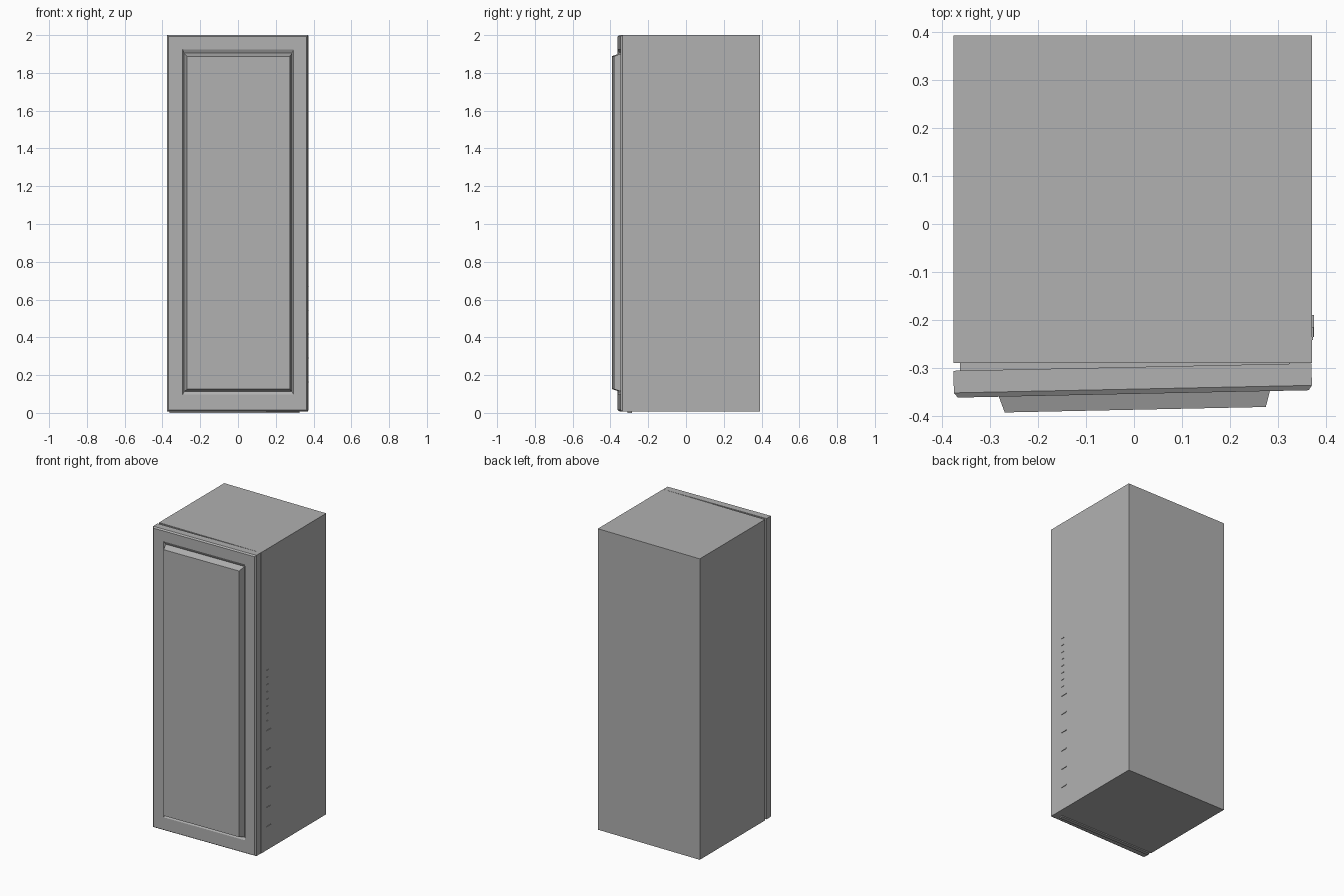
import bpy, bmesh

if "Cube" in bpy.data.objects:
    bpy.data.objects.remove(bpy.data.objects["Cube"])

grey = bpy.data.materials.new("dark_grey")
grey.diffuse_color = (0.44, 0.44, 0.44, 1)
grey.use_nodes = True
grey.node_tree.nodes["Principled BSDF"].inputs["Base Color"].default_value = grey.diffuse_color


def box(name, x0, x1, y0, y1, z0, z1):
    """Axis-aligned box from its limits."""
    bpy.ops.mesh.primitive_cube_add(
        size=1, location=((x0 + x1) / 2, (y0 + y1) / 2, (z0 + z1) / 2))
    ob = bpy.context.object
    ob.name = name
    ob.scale = (x1 - x0, y1 - y0, z1 - z0)
    bpy.ops.object.transform_apply(location=False, rotation=False, scale=True)
    ob.data.materials.append(grey)
    return ob


def ring_solid(name, rings):
    """Closed solid lofted through rectangles (x0, x1, z0, z1, y), back to front."""
    bm = bmesh.new()
    loops = []
    for x0, x1, z0, z1, y in rings:
        loops.append([bm.verts.new(p) for p in
                      ((x0, y, z0), (x1, y, z0), (x1, y, z1), (x0, y, z1))])
    for a, b in zip(loops, loops[1:]):
        for i in range(4):
            j = (i + 1) % 4
            bm.faces.new((a[i], a[j], b[j], b[i]))
    bm.faces.new(loops[0][::-1])
    bm.faces.new(loops[-1])
    bmesh.ops.recalc_face_normals(bm, faces=bm.faces[:])
    me = bpy.data.meshes.new(name)
    bm.to_mesh(me)
    bm.free()
    me.materials.append(grey)
    ob = bpy.data.objects.new(name, me)
    bpy.context.collection.objects.link(ob)
    return ob


# Main carcass
box("cabinet_body", -0.376, 0.371, -0.29, 0.393, 0.007, 2.0)

# Door: beveled rim, V groove around a raised panel, slightly ajar
door = ring_solid("door", [
    (-0.375, 0.371, 0.008, 2.000, -0.298),
    (-0.375, 0.371, 0.008, 2.000, -0.344),
    (-0.367, 0.364, 0.015, 1.993, -0.354),
    (-0.293, 0.295, 0.097, 1.924, -0.354),
    (-0.285, 0.286, 0.112, 1.904, -0.344),
    (-0.270, 0.274, 0.126, 1.888, -0.387),
])
door.rotation_euler.z = 0.021
door.location.x = -0.0075

# Recessed seal filling the wedge between body and door
box("door_seal", -0.362, 0.325, -0.31, -0.285, 0.0, 1.995)

# Side seam strip and the little hinge tabs behind it
box("side_seam", 0.365, 0.3725, -0.242, -0.235, 0.012, 1.998)
for i in range(6):
    z = 0.16 + i * 0.127
    box(f"large_tab_{i}", 0.365, 0.375, -0.235, -0.19, z, z + 0.005)
for i in range(8):
    z = 0.86 + i * 0.048
    box(f"small_tab_{i}", 0.365, 0.374, -0.235, -0.215, z, z + 0.004)
